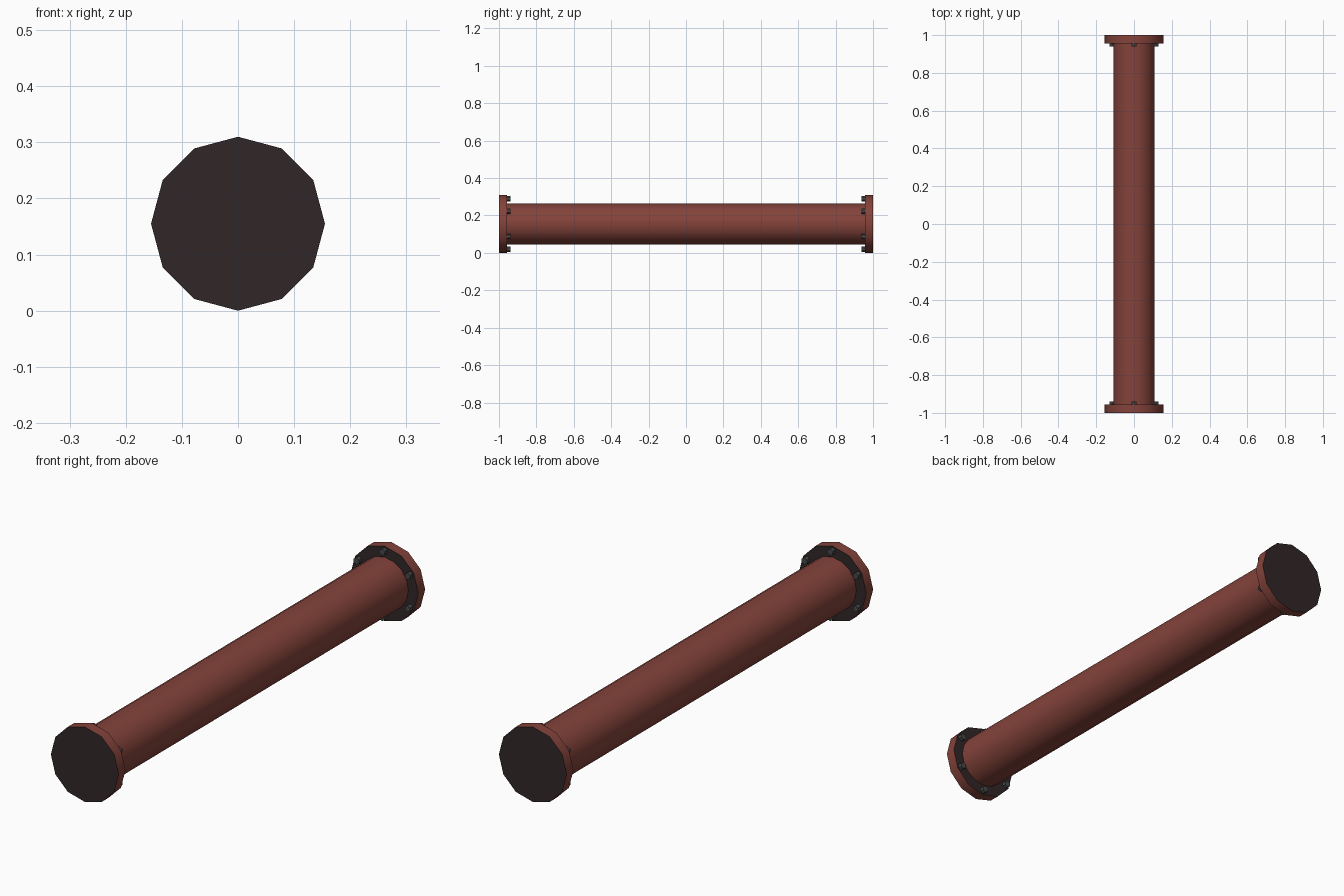
import bpy
import math

cube = bpy.data.objects.get("Cube")
if cube:
    bpy.data.objects.remove(cube, do_unlink=True)

AXIS_Z = 0.155        # height of the pipe's centre line
PIPE_R = 0.109
FLANGE_R = 0.155
FLANGE_T = 0.044
BOLT_RING = 0.135
BOLT_R = 0.014


def material(name, rgb):
    mat = bpy.data.materials.new(name)
    mat.use_nodes = True
    colour = (*rgb, 1.0)
    mat.diffuse_color = colour
    mat.node_tree.nodes["Principled BSDF"].inputs["Base Color"].default_value = colour
    return mat


rust_red = material("rust_red", (0.23, 0.056, 0.043))
dark_iron = material("dark_iron", (0.031, 0.020, 0.020))
bolt_grey = material("bolt_grey", (0.062, 0.068, 0.068))


def rod(name, sides, radius, y0, y1, mats, x=0.0, z=AXIS_Z, smooth=True):
    """Cylinder lying along y; end caps take the last material."""
    bpy.ops.mesh.primitive_cylinder_add(
        vertices=sides, radius=radius, depth=abs(y1 - y0),
        location=(x, (y0 + y1) / 2, z), rotation=(math.pi / 2, 0, 0))
    obj = bpy.context.object
    obj.name = name
    for mat in mats:
        obj.data.materials.append(mat)
    for face in obj.data.polygons:
        if abs(face.normal.z) > 0.9:
            face.material_index = len(mats) - 1
    if smooth:
        bpy.ops.object.shade_smooth_by_angle(angle=math.radians(40))
    return obj


# Main pipe, running between the inner faces of the flanges
inner = 1.0 - FLANGE_T
rod("pipe", 16, PIPE_R, -inner, inner, [rust_red])

# End flanges with dark faces, each with a ring of six bolts
for end, side in (("front", -1), ("back", 1)):
    rod(f"{end}_flange", 12, FLANGE_R, side * inner, side, [rust_red, dark_iron])
    for i in range(6):
        a = math.radians(30 + 60 * i)
        rod(f"{end}_bolt_{i + 1}", 6, BOLT_R,
            side * (inner - 0.017), side * (inner + 0.01), [bolt_grey],
            x=BOLT_RING * math.cos(a), z=AXIS_Z + BOLT_RING * math.sin(a),
            smooth=False)
